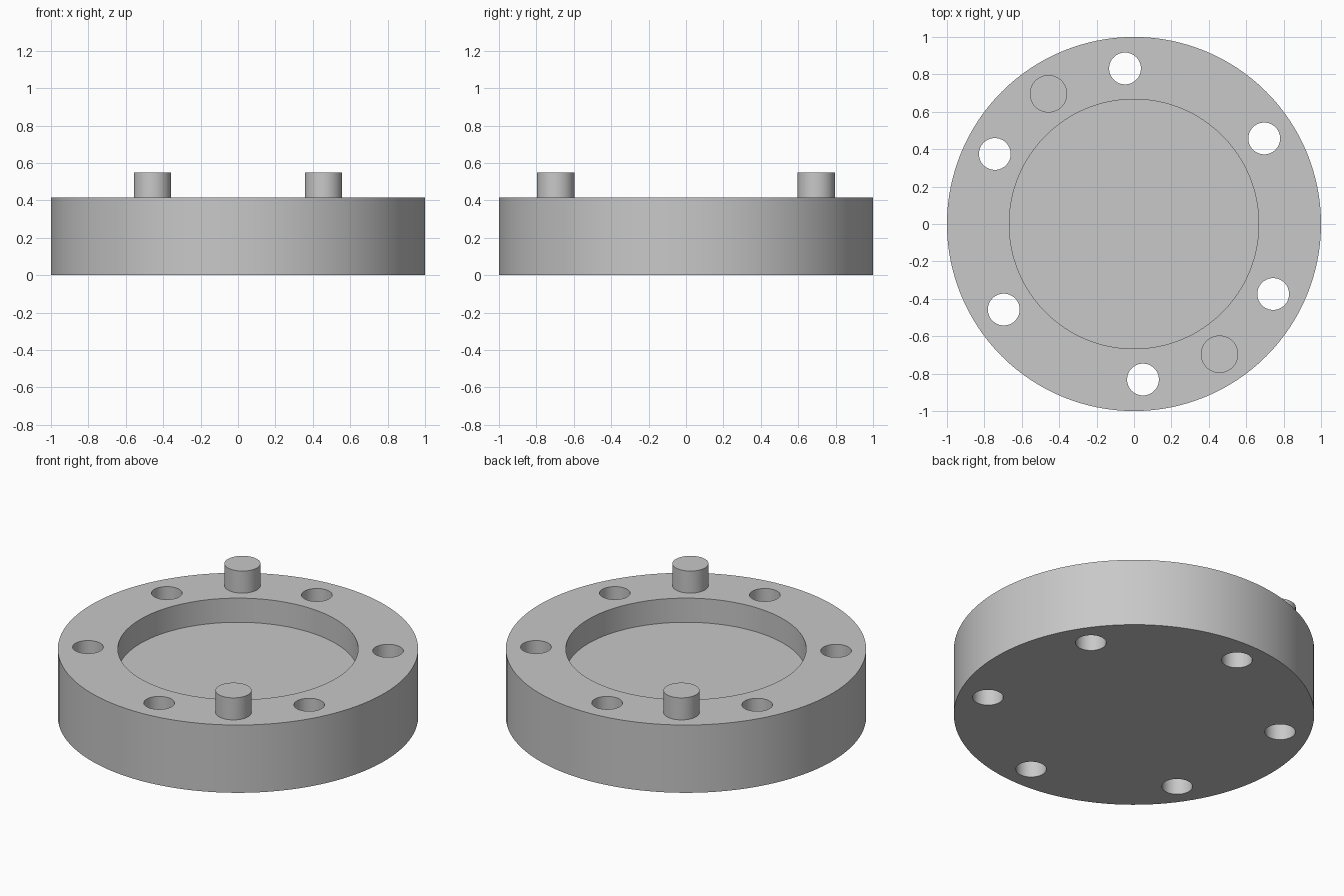
import bpy, bmesh
from math import radians, cos, sin
from mathutils import Matrix

cube = bpy.data.objects.get("Cube")
if cube:
    bpy.data.objects.remove(cube, do_unlink=True)

HEIGHT, FLOOR, PIN_TOP = 0.415, 0.267, 0.55
BOLT_CIRCLE, TWIST = 0.833, 33.3

grey = bpy.data.materials.new("plain grey")
grey.use_nodes = True
colour = (0.58, 0.58, 0.58, 1)
grey.diffuse_color = colour
grey.node_tree.nodes["Principled BSDF"].inputs["Base Color"].default_value = colour


def cylinders(name, spots, radius, z0, z1, segments=64, open_base=False):
    """One object holding an upright cylinder at each (x, y) spot."""
    bm = bmesh.new()
    for x, y in spots:
        bmesh.ops.create_cone(bm, cap_ends=True, segments=segments, radius1=radius,
                              radius2=radius, depth=z1 - z0,
                              matrix=Matrix.Translation((x, y, (z0 + z1) / 2)))
    if open_base:
        bm.normal_update()
        base = [f for f in bm.faces if f.normal.z < -0.9]
        bmesh.ops.delete(bm, geom=base, context='FACES_ONLY')
    mesh = bpy.data.meshes.new(name)
    bm.to_mesh(mesh)
    bm.free()
    mesh.materials.append(grey)
    obj = bpy.data.objects.new(name, mesh)
    bpy.context.collection.objects.link(obj)
    return obj


def on_circle(degrees):
    a = radians(degrees)
    return BOLT_CIRCLE * cos(a), BOLT_CIRCLE * sin(a)


def activate(obj):
    bpy.ops.object.select_all(action='DESELECT')
    obj.select_set(True)
    bpy.context.view_layer.objects.active = obj


# Disc with a shallow round recess and six through holes
body = cylinders("flange_body", [(0, 0)], 1.0, 0, HEIGHT, 128)
recess = cylinders("recess_cutter", [(0, 0)], 0.667, FLOOR, HEIGHT + 0.2, 128)
holes = cylinders("hole_cutter", [on_circle(TWIST + 60 * i) for i in range(6)],
                  0.085, -0.1, HEIGHT + 0.1)
activate(body)
for cutter in (recess, holes):
    mod = body.modifiers.new(cutter.name, 'BOOLEAN')
    mod.operation = 'DIFFERENCE'
    mod.solver = 'EXACT'
    mod.object = cutter
    cutter.hide_render = True
    bpy.ops.object.modifier_apply(modifier=mod.name)
    bpy.data.objects.remove(cutter, do_unlink=True)

# Two locating pins standing on the rim, opposite each other
pins = [cylinders(name, [on_circle(TWIST + turn)], 0.1, HEIGHT, PIN_TOP, open_base=True)
        for name, turn in (("front_pin", -90), ("back_pin", 90))]

for obj in [body] + pins:
    activate(obj)
    bpy.ops.object.shade_smooth_by_angle(angle=radians(30))
